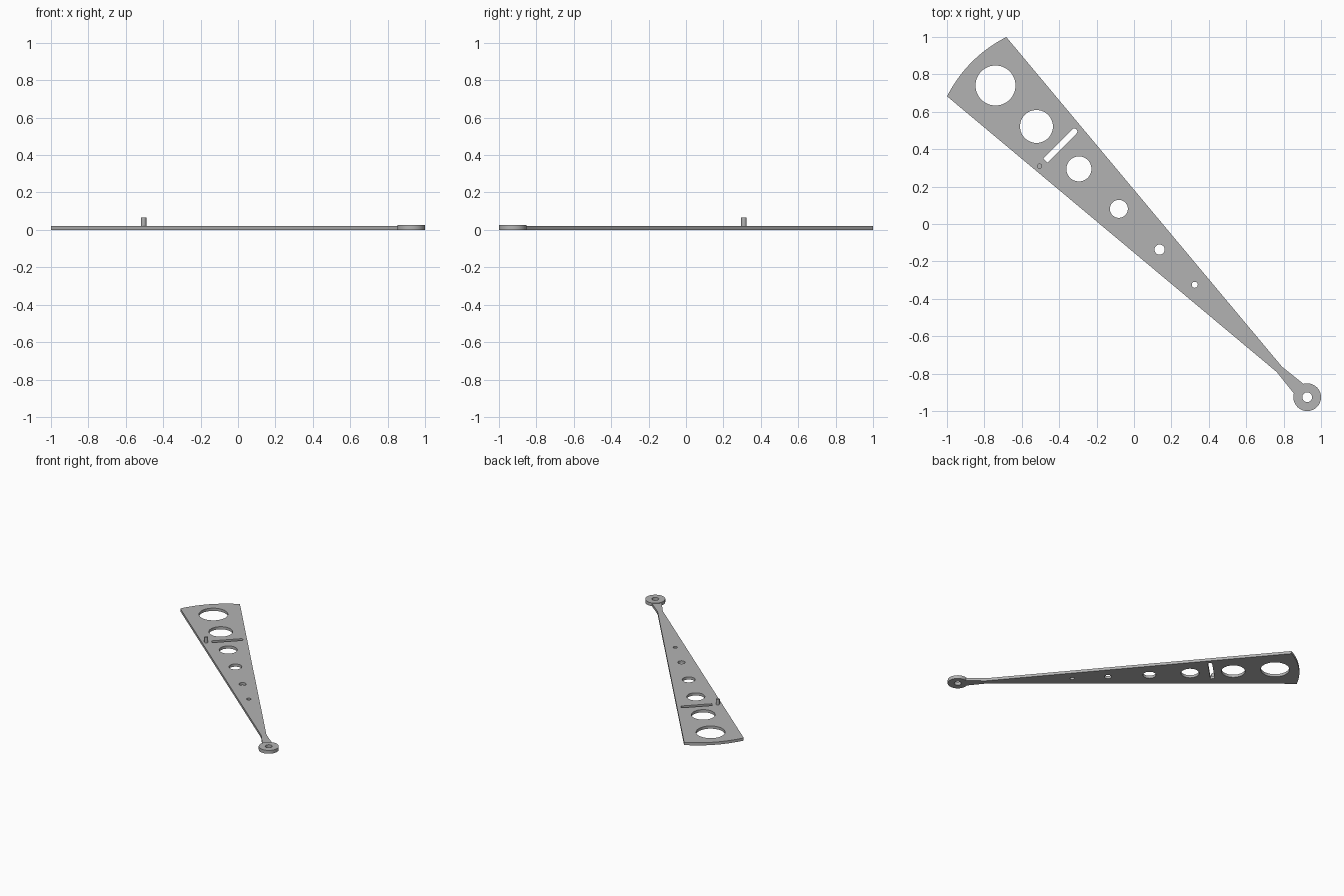
import bpy
from math import sin, cos, pi, atan2, hypot, radians
from mathutils import Matrix

cube = bpy.data.objects.get("Cube")
if cube:
    bpy.data.objects.remove(cube, do_unlink=True)

# One plain grey for every part
grey = bpy.data.materials.new("plain grey")
grey.use_nodes = True
COLOUR = (0.45, 0.45, 0.45, 1)
grey.diffuse_color = COLOUR
grey.node_tree.nodes["Principled BSDF"].inputs["Base Color"].default_value = COLOUR

# Local frame: origin at the pivot, x along the arm, y across it
FRAME = Matrix.Translation((0.926, -0.926, 0)) @ Matrix.Rotation(radians(135), 4, "Z")


def arc(cx, cy, r, start=0, end=2 * pi, n=48):
    full = end - start >= 2 * pi
    return [(cx + r * cos(start + (end - start) * i / (n if full else n - 1)),
             cy + r * sin(start + (end - start) * i / (n if full else n - 1)))
            for i in range(n)]


def flat_part(name, loops, bottom, top):
    """Extrude an outline, with any further loops cut out as holes."""
    curve = bpy.data.curves.new(name, "CURVE")
    curve.dimensions = "2D"
    curve.fill_mode = "BOTH"
    curve.extrude = (top - bottom) / 2
    for loop in loops:
        spline = curve.splines.new("POLY")
        spline.points.add(len(loop) - 1)
        for point, (x, y) in zip(spline.points, loop):
            point.co = (x, y, 0, 1)
        spline.use_cyclic_u = True
    source = bpy.data.objects.new(name + " outline", curve)
    bpy.context.collection.objects.link(source)
    bpy.context.view_layer.update()
    mesh = bpy.data.meshes.new_from_object(
        source.evaluated_get(bpy.context.evaluated_depsgraph_get()))
    bpy.data.objects.remove(source, do_unlink=True)
    mesh.name = name
    mesh.materials.clear()
    mesh.materials.append(grey)
    mesh.transform(FRAME @ Matrix.Translation((0, 0, (top + bottom) / 2)))
    part = bpy.data.objects.new(name, mesh)
    bpy.context.collection.objects.link(part)
    bpy.ops.object.select_all(action="DESELECT")
    part.select_set(True)
    bpy.context.view_layer.objects.active = part
    # Weld the caps to the walls so sharp edges are detected
    bpy.ops.object.mode_set(mode="EDIT")
    bpy.ops.mesh.select_all(action="SELECT")
    bpy.ops.mesh.remove_doubles(threshold=0.00001)
    bpy.ops.mesh.normals_make_consistent(inside=False)
    bpy.ops.object.mode_set(mode="OBJECT")
    bpy.ops.object.shade_smooth_by_angle(angle=radians(30))
    return part


# Tapered arm: narrow waist, flared neck and bowed far end
END, HALF, BOW = 2.499, 0.224, 0.036
radius = (HALF ** 2 + BOW ** 2) / (2 * BOW)
swing = atan2(HALF, radius - BOW)
far_edge = arc(END + BOW - radius, 0, radius, -swing, swing, 24)
outline = [(0.05, -0.038), (0.211, -0.02)] + far_edge + [(0.211, 0.02), (0.05, 0.038)]

# Row of lightening holes: distance from pivot, radius
HOLES = [(2.357, 0.107), (2.047, 0.088), (1.726, 0.067),
         (1.424, 0.048), (1.116, 0.027), (0.85, 0.016)]
holes = [arc(u, 0, r) for u, r in HOLES]

# Cross slot, rounded at one end
SLOT, W = 1.885, 0.016
slot = arc(SLOT, -0.124, W, -pi, 0, 16) + [(SLOT + W, 0.095), (SLOT - W, 0.095)]

flat_part("arm_plate", [outline] + holes + [slot], 0, 0.022)
flat_part("pivot_ring", [arc(0, 0, 0.074), arc(0, 0, 0.026)], 0, 0.027)
flat_part("guide_pin", [arc(SLOT, 0.138, 0.014, n=24)], 0.01, 0.065)
